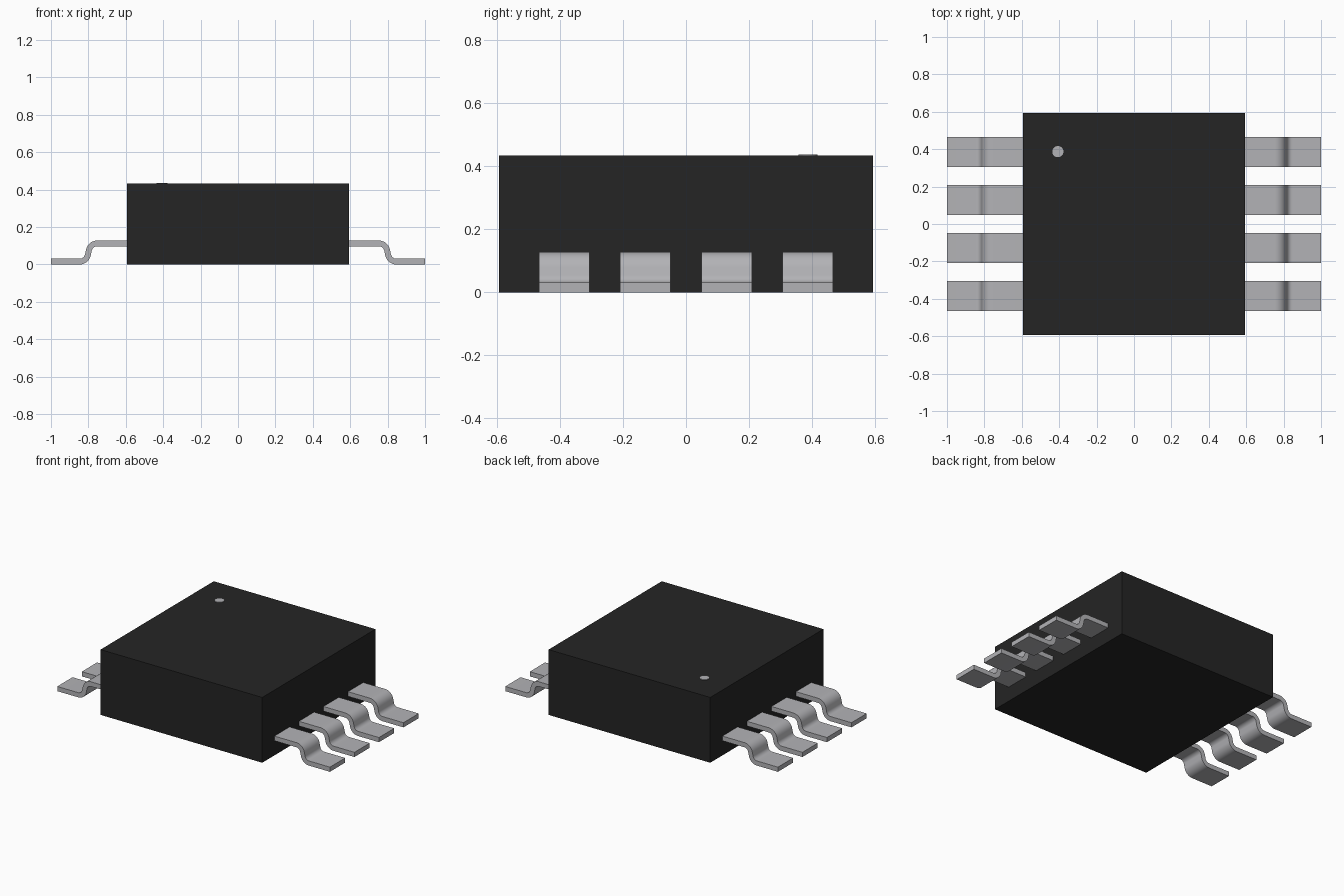
import bpy, bmesh, math

if "Cube" in bpy.data.objects:
    bpy.data.objects.remove(bpy.data.objects["Cube"])

def material(name, rgb):
    m = bpy.data.materials.new(name)
    m.diffuse_color = (*rgb, 1)
    m.use_nodes = True
    m.node_tree.nodes["Principled BSDF"].inputs["Base Color"].default_value = m.diffuse_color
    return m

BLACK = material("black_plastic", (0.018, 0.018, 0.018))
METAL = material("tin_metal", (0.45, 0.45, 0.47))

HALF, TOP = 0.593, 0.433          # body half width and top height
THICK, WIDTH, PITCH = 0.031, 0.16, 0.257

# Moulded body
bpy.ops.mesh.primitive_cube_add(size=1, location=(0, 0, TOP / 2))
body = bpy.context.object
body.name = "chip_body"
body.scale = (2 * HALF, 2 * HALF, TOP)
bpy.ops.object.transform_apply(location=False, rotation=False, scale=True)
body.data.materials.append(BLACK)

# Pin-one marker dot, a thin disc on the top face
bpy.ops.mesh.primitive_cylinder_add(vertices=32, radius=0.03, depth=0.006,
                                    location=(-0.407, 0.387, TOP + 0.001))
dot = bpy.context.object
dot.name = "pin_one_marker"
dot.data.materials.append(METAL)

def lead_profile():
    """Side outline (x, z) of a gull-wing lead: offset both ways from a centreline."""
    z_hi, z_lo, r, mid, sweep, n = 0.1125, THICK / 2, 0.045, 0.80, math.radians(78), 10
    wall = (z_hi - z_lo - 2 * r * (1 - math.cos(sweep))) / math.sin(sweep)
    run = r * math.sin(sweep) + wall * math.cos(sweep) / 2
    line = [(HALF - 0.01, z_hi, 0)]                      # x, z, downward slope angle
    angles = [sweep * i / n for i in range(n + 1)]
    line += [(mid - run + r * math.sin(a), z_hi - r * (1 - math.cos(a)), a) for a in angles]
    line += [(mid + run - r * math.sin(a), z_lo + r * (1 - math.cos(a)), a) for a in angles[::-1]]
    line.append((1.0, z_lo, 0))
    h = THICK / 2
    upper = [(x + h * math.sin(a), z + h * math.cos(a)) for x, z, a in line]
    lower = [(x - h * math.sin(a), z - h * math.cos(a)) for x, z, a in line]
    return upper, lower

def add_lead(name, side, y):
    upper, lower = lead_profile()
    bm = bmesh.new()
    rings = []
    for (ux, uz), (lx, lz) in zip(upper, lower):
        rings.append([bm.verts.new((side * x, y + dy, z)) for x, dy, z in (
            (ux, -WIDTH / 2, uz), (ux, WIDTH / 2, uz),
            (lx, WIDTH / 2, lz), (lx, -WIDTH / 2, lz))])
    for a, b in zip(rings, rings[1:]):
        for i in range(4):
            j = (i + 1) % 4
            bm.faces.new((a[i], a[j], b[j], b[i]))
    bm.faces.new(rings[0])
    bm.faces.new(rings[-1])
    bmesh.ops.recalc_face_normals(bm, faces=bm.faces)
    mesh = bpy.data.meshes.new(name)
    bm.to_mesh(mesh)
    bm.free()
    mesh.materials.append(METAL)
    ob = bpy.data.objects.new(name, mesh)
    bpy.context.collection.objects.link(ob)
    bpy.ops.object.select_all(action='DESELECT')
    ob.select_set(True)
    bpy.context.view_layer.objects.active = ob
    bpy.ops.object.shade_smooth_by_angle(angle=math.radians(30))

# Four leads along each side
for label, side in (("left", -1), ("right", 1)):
    for i in range(4):
        add_lead(f"{label}_lead_{i + 1}", side, (i - 1.5) * PITCH)
